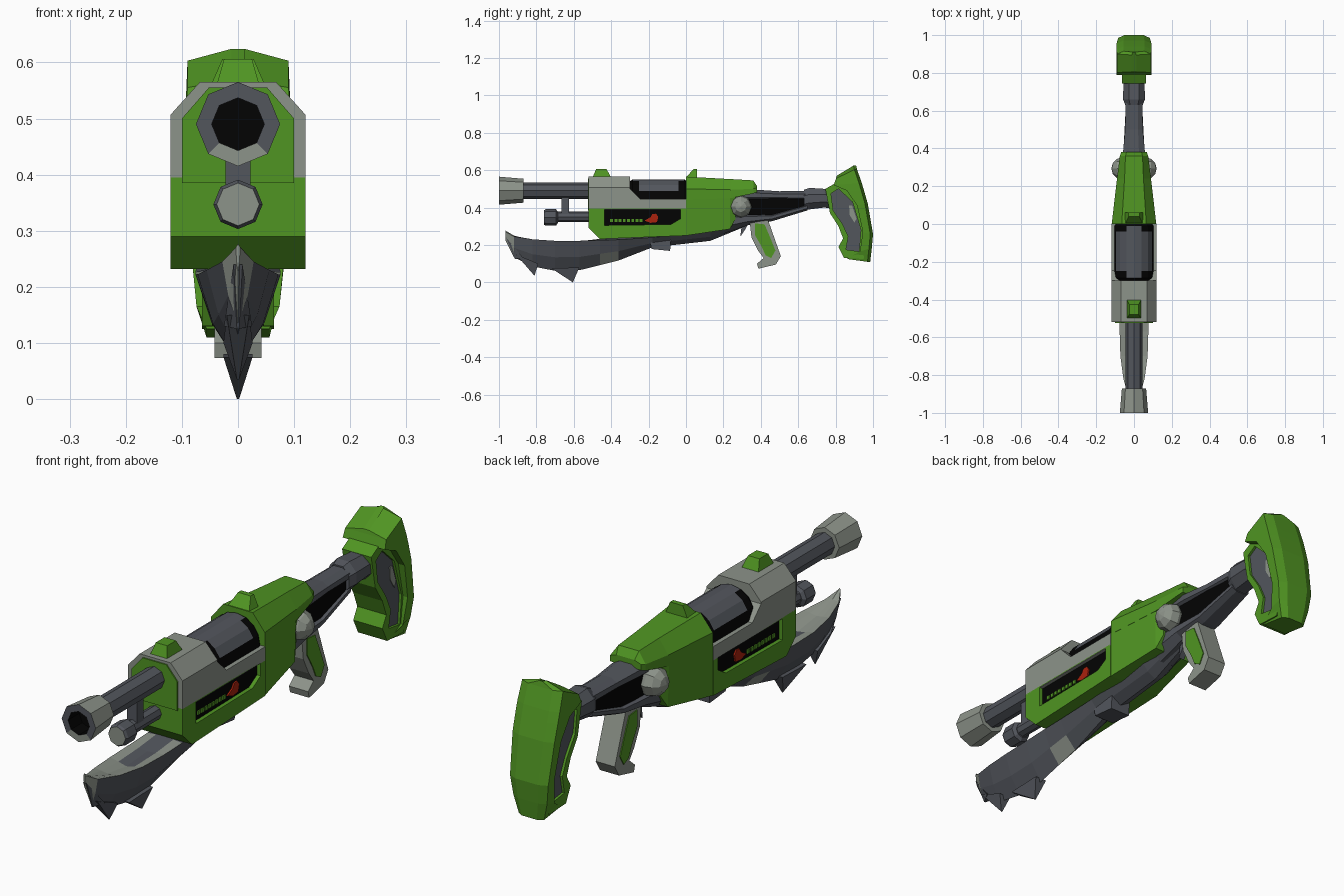
import bpy, bmesh, math

def mat(name, rgb):
    m = bpy.data.materials.new(name)
    m.diffuse_color = (*rgb, 1)
    return m

GREEN = mat("green", (0.08, 0.3, 0.016))
GRAY = mat("light gray", (0.265, 0.292, 0.253))
SLATE = mat("slate", (0.085, 0.092, 0.108))
BLACK = mat("black", (0.001, 0.001, 0.001))
RED = mat("red", (0.4, 0.016, 0.004))

def build(name, verts, faces, mats, rule=None):
    """Mesh object from lists; rule(center, normal) gives the material index."""
    me = bpy.data.meshes.new(name)
    me.from_pydata(verts, [], faces)
    bm = bmesh.new()
    bm.from_mesh(me)
    bmesh.ops.recalc_face_normals(bm, faces=bm.faces)
    if rule:
        for f in bm.faces:
            f.normal_update()
            f.material_index = rule(f.calc_center_median(), f.normal)
    bm.to_mesh(me)
    bm.free()
    ob = bpy.data.objects.new(name, me)
    for m in mats:
        me.materials.append(m)
    bpy.context.collection.objects.link(ob)
    return ob

def loft(name, rings, *mats, rule=None):
    n = len(rings[0])
    verts = [p for r in rings for p in r]
    faces = [(i*n+j, i*n+(j+1) % n, (i+1)*n+(j+1) % n, (i+1)*n+j)
             for i in range(len(rings)-1) for j in range(n)]
    faces += [tuple(range(n)), tuple(range(len(verts)-n, len(verts)))]
    return build(name, verts, faces, mats, rule)

def prism(name, prof, hw, m, x=0):
    """Side profile of (y, z[, half width]) extruded across x."""
    rings = [[(x + s*(p[2] if len(p) > 2 else hw), p[0], p[1]) for p in prof] for s in (-1, 1)]
    return loft(name, rings, m)

def tube(name, steps, z, n, *mats, rule=None):
    """Round part along y from (y, radius) steps."""
    rings = [[(r*math.sin(2*math.pi*k/n), y, z + r*math.cos(2*math.pi*k/n)) for k in range(n)]
             for y, r in steps]
    return loft(name, rings, *mats, rule=rule)

def sym(y, half):
    """Closed ring at y from right-hand (x, z) points, mirrored."""
    return [(x, y, z) for x, z in half] + [(-x, y, z) for x, z in reversed(half) if x > 0]

def cut(ob, prof):
    c = prism("cutter", prof, 0.3, BLACK)
    c.hide_render = True
    mod = ob.modifiers.new("cut", 'BOOLEAN')
    mod.operation, mod.solver, mod.object = 'DIFFERENCE', 'EXACT', c
    c.data.materials.clear()
    dg = bpy.context.evaluated_depsgraph_get()
    me = bpy.data.meshes.new_from_object(ob.evaluated_get(dg))
    ob.modifiers.clear()
    ob.data = me
    bpy.data.objects.remove(c)

# Barrels
tube("main_barrel", [(-0.92, 0.045), (-0.3, 0.045)], 0.49, 8, SLATE)
tube("muzzle", [(-0.93, 0.047), (-1, 0.047), (-1, 0.075), (-0.87, 0.064), (-0.87, 0.04)], 0.49, 8,
     GRAY, SLATE, BLACK,
     rule=lambda c, n: (1 if c.z > 0.45 else 0) if c.y < -0.995 else
     2 if c.y < -0.92 and math.hypot(c.x, c.z-0.49) < 0.05 else 0)
tube("lower_barrel", [(-0.72, 0.028), (-0.5, 0.028)], 0.35, 8, SLATE)
tube("lower_barrel_cap", [(-0.76, 0.038), (-0.75, 0.044), (-0.695, 0.044), (-0.685, 0.03)], 0.347, 8,
     GRAY, SLATE, rule=lambda c, n: 0 if n.y < -0.5 else 1)
prism("barrel_link", [(-0.665, 0.36), (-0.665, 0.47), (-0.625, 0.47), (-0.625, 0.36)], 0.022, SLATE)

# Lower housing with side slots
slot = [(-0.435, 0.392), (-0.435, 0.305), (-0.08, 0.31), (-0.03, 0.34), (-0.03, 0.392)]
housing = prism("lower_housing", [(-0.52, 0.395), (-0.52, 0.29), (-0.46, 0.232),
                                  (0, 0.25), (0, 0.395)], 0.12, GREEN)
cut(housing, slot)
prism("slot_core", [(-0.45, 0.393), (-0.45, 0.295), (-0.02, 0.295), (-0.02, 0.393)], 0.104, BLACK)
for s in (-1, 1):
    prism("slot_indicator", [(-0.222, 0.33), (-0.19, 0.318), (-0.155, 0.322), (-0.148, 0.35),
                             (-0.16, 0.367), (-0.18, 0.365), (-0.19, 0.348)], 0.004, RED, s*0.106)
    for k in range(8):
        y = -0.405 + k*0.0225
        prism("slot_light", [(y, 0.324), (y+0.015, 0.324), (y+0.015, 0.34), (y, 0.34)],
              0.003, GREEN, s*0.106)

# Upper cover with open window, and the drum inside
section = [(0.068, 0.565), (0.12, 0.507), (0.12, 0.39)]
cover = loft("upper_cover", [sym(y, section) for y in (-0.52, 0)], GRAY)
cut(cover, [(-0.3, 0.7), (-0.3, 0.5), (-0.245, 0.445), (0.02, 0.445), (0.02, 0.7)])

def drum_rule(c, n):
    corner = not -0.26 < c.y < -0.03 and abs(c.x) > 0.05
    return 1 if c.z < 0.495 or corner or not -0.295 < c.y < -0.005 else 0
tube("drum", [(-0.31, 0.085), (-0.285, 0.103), (-0.25, 0.103), (-0.04, 0.103), (-0.01, 0.103),
              (0.01, 0.09)], 0.448, 16, SLATE, BLACK, rule=drum_rule)
plate = [(0.052, 0.555), (0.1, 0.5), (0.1, 0.385)]
loft("front_plate", [sym(y, plate) for y in (-0.525, -0.515)], GREEN)

# Rear green cover
def cover_ring(y, wt, zt, ws, zs, zb):
    return sym(y, [(wt, zt), (ws, zs), (ws, zb)])
loft("rear_cover", [cover_ring(0, 0.065, 0.565, 0.118, 0.5, 0.44),
                    cover_ring(0.24, 0.05, 0.552, 0.09, 0.495, 0.45),
                    cover_ring(0.36, 0.045, 0.545, 0.075, 0.5, 0.475),
                    cover_ring(0.38, 0.04, 0.515, 0.068, 0.505, 0.482)], GREEN)
loft("rear_housing", [sym(0, [(0.118, 0.46), (0.118, 0.25)]),
                      sym(0.235, [(0.09, 0.465), (0.085, 0.285)]),
                      sym(0.265, [(0.08, 0.46), (0.07, 0.34)])], GREEN)

# Sights
def bump(name, y0, y1, t0, t1, wb, wt, zb, zt):
    loft(name, [[(-wb, y0, zb), (wb, y0, zb), (wb, y1, zb), (-wb, y1, zb)],
                [(-wt, t0, zt), (wt, t0, zt), (wt, t1, zt), (-wt, t1, zt)]], GREEN)
bump("front_sight", -0.5, -0.4, -0.48, -0.425, 0.038, 0.025, 0.56, 0.606)
bump("rear_sight", 0, 0.06, 0.04, 0.06, 0.048, 0.028, 0.56, 0.606)

# Jaw-like blade under the barrels, running back as a keel, with worn gray patches
def blade_ring(y, zt, zm, zb, w):
    return sym(y, [(0, zt), (0.5*w, (zt+zm)/2), (w, zm), (0.62*w, zm*0.45 + zb*0.55), (0, zb)])

def blade_rule(c, n):
    top = n.z > 0.4 and c.y < -0.5 and (c.y < -0.7 or abs(c.x) > 0.04)
    bow = c.y < -0.935
    low_patch = -0.49 < c.y < -0.36 and n.z < 0 and c.z < 0.15
    high_patch = -0.18 < c.y < -0.08 and -0.6 < n.z < 0.2 and c.z > 0.22
    return 1 if top or bow or low_patch or high_patch else 0

loft("under_blade", [blade_ring(*r) for r in (
    (-0.965, 0.277, 0.27, 0.225, 0.004), (-0.92, 0.25, 0.245, 0.135, 0.028),
    (-0.82, 0.222, 0.23, 0.085, 0.056), (-0.7, 0.205, 0.222, 0.062, 0.072),
    (-0.57, 0.215, 0.222, 0.065, 0.076), (-0.46, 0.233, 0.226, 0.092, 0.076),
    (-0.36, 0.245, 0.228, 0.117, 0.076), (-0.18, 0.26, 0.24, 0.187, 0.07),
    (-0.08, 0.275, 0.25, 0.198, 0.066), (0.13, 0.3, 0.27, 0.222, 0.062),
    (0.32, 0.36, 0.33, 0.3, 0.052))], SLATE, GRAY, rule=blade_rule)
for prof in ([(-0.962, 0.24, 0.008), (-0.87, 0.13, 0.025), (-0.915, 0.125, 0.002)],
             [(-0.91, 0.15, 0.02), (-0.79, 0.1, 0.026), (-0.81, 0.035, 0.002)],
             [(-0.72, 0.075, 0.026), (-0.57, 0.08, 0.026), (-0.605, 0, 0.002)]):
    prism("blade_tooth", prof, 0, SLATE)
prism("keel_block", [(-0.195, 0.24), (-0.185, 0.178), (-0.085, 0.168), (-0.08, 0.24)], 0.045, SLATE)

# Stock: upper tube, lower arm, dark web and collar
def oval(y, zt, zb, w):
    h = zt - zb
    return sym(y, [(0.45*w, zt), (w, zt-0.3*h), (w, zb+0.3*h), (0.45*w, zb)])
loft("stock_upper", [oval(*r) for r in ((0.2, 0.5, 0.43, 0.06), (0.38, 0.495, 0.435, 0.058),
     (0.5, 0.487, 0.438, 0.047), (0.65, 0.49, 0.435, 0.044))], SLATE)
loft("stock_lower", [oval(*r) for r in ((0.2, 0.385, 0.26, 0.066), (0.33, 0.372, 0.305, 0.06),
     (0.46, 0.368, 0.327, 0.052), (0.65, 0.42, 0.385, 0.042))], SLATE)
prism("stock_web", [(0.25, 0.465, 0.05), (0.25, 0.345, 0.05), (0.46, 0.35, 0.04),
                    (0.64, 0.405, 0.034), (0.64, 0.46, 0.034)], 0, BLACK)
loft("stock_collar", [oval(*r) for r in ((0.63, 0.495, 0.385, 0.046), (0.66, 0.505, 0.39, 0.058),
     (0.74, 0.5, 0.4, 0.056), (0.82, 0.49, 0.39, 0.05))], SLATE)

# Pivot balls on each side
for s in (-1, 1):
    bpy.ops.mesh.primitive_uv_sphere_add(segments=8, ring_count=6, radius=0.06,
                                         location=(s*0.06, 0.293, 0.405), rotation=(0, math.pi/2, 0))
    ball = bpy.context.object
    ball.name = "pivot_ball"
    ball.data.materials.append(GRAY)

# Butt: front rim with slate insert, and wide back slab
rim = prism("butt_rim", [(0.745, 0.5), (0.79, 0.525), (0.9, 0.52), (0.955, 0.4), (0.97, 0.27),
                         (0.95, 0.125), (0.845, 0.13), (0.815, 0.19), (0.84, 0.235),
                         (0.815, 0.3), (0.77, 0.37)], 0.064, GREEN)
insert = [(0.775, 0.475), (0.815, 0.5), (0.89, 0.43), (0.935, 0.28), (0.925, 0.165),
          (0.855, 0.175), (0.868, 0.245), (0.838, 0.31), (0.787, 0.385)]
cut(rim, insert)
prism("butt_insert", insert, 0.054, SLATE)
for s in (-1, 1):
    prism("butt_worn_patch", [(0.872, 0.41), (0.888, 0.41), (0.912, 0.34), (0.9, 0.32), (0.875, 0.36)],
          0.002, GRAY, s*0.055)

def slab_ring(yf, zf, yb, zb, w):
    return [(-w, yf, zf), (w, yf, zf), (w, yb-0.015, zb), (0.6*w, yb, zb),
            (-0.6*w, yb, zb), (-w, yb-0.015, zb)]
loft("butt_slab", [slab_ring(*r) for r in (
    (0.86, 0.125, 0.985, 0.11, 0.056), (0.93, 0.165, 0.993, 0.18, 0.074),
    (0.945, 0.27, 1.0, 0.258, 0.084), (0.915, 0.41, 0.972, 0.42, 0.092),
    (0.86, 0.49, 0.952, 0.49, 0.093), (0.79, 0.52, 0.94, 0.53, 0.093),
    (0.802, 0.555, 0.915, 0.603, 0.09), (0.806, 0.57, 0.91, 0.624, 0.012))], GREEN)

# Grip and trigger
prism("grip", [(0.34, 0.33), (0.44, 0.33), (0.475, 0.23), (0.507, 0.14), (0.48, 0.095), (0.387, 0.073),
               (0.38, 0.1), (0.415, 0.13), (0.385, 0.17), (0.35, 0.24)], 0.042, GRAY)
for s in (-1, 1):
    prism("grip_panel", [(0.37, 0.315), (0.42, 0.31), (0.45, 0.24), (0.478, 0.17), (0.455, 0.13),
                         (0.425, 0.145), (0.405, 0.19), (0.37, 0.25)], 0.004, GREEN, s*0.042)
prism("trigger", [(0.3, 0.32), (0.335, 0.32), (0.315, 0.28), (0.29, 0.243)], 0.013, SLATE)
